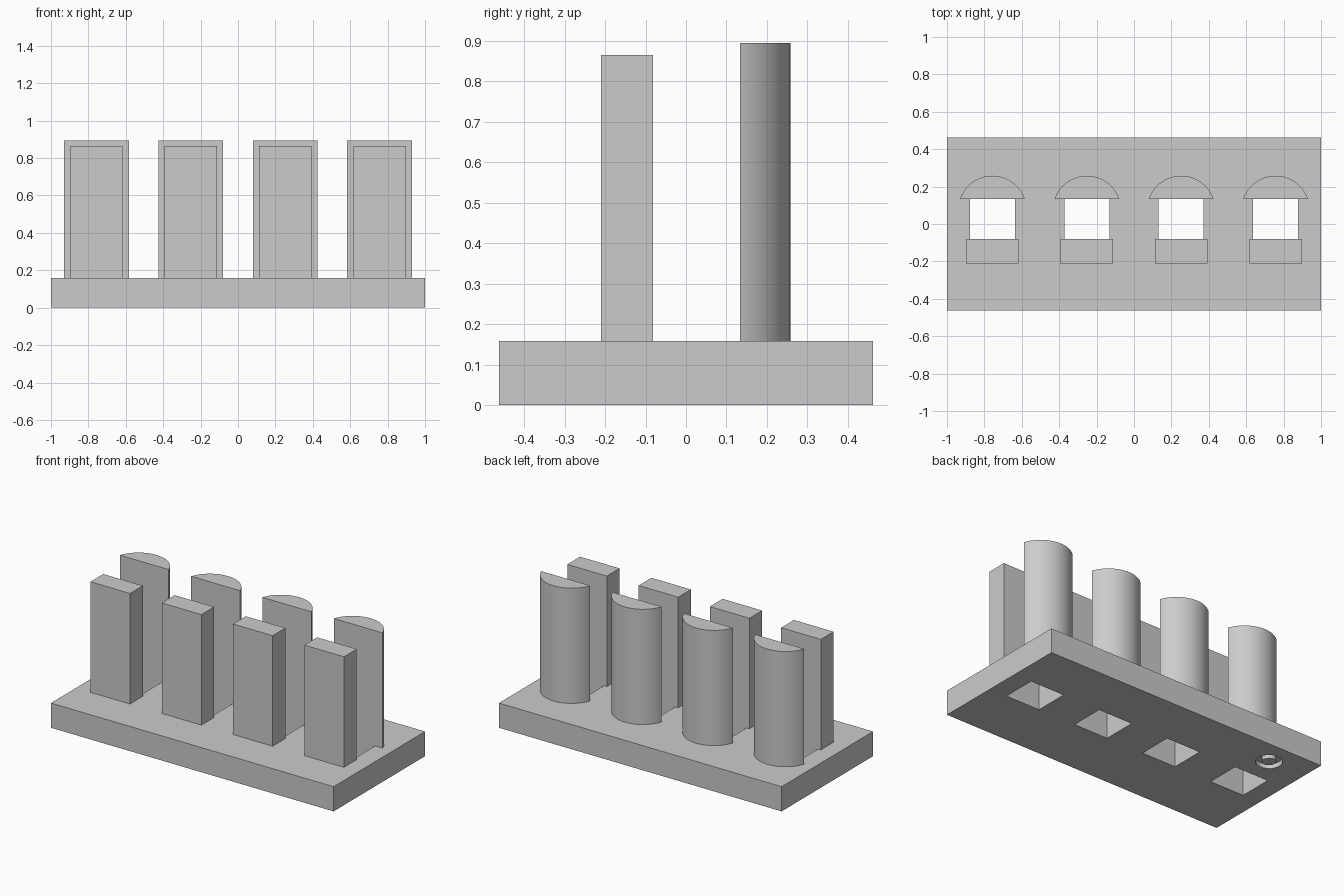
import bpy, bmesh, math

if "Cube" in bpy.data.objects:
    bpy.data.objects.remove(bpy.data.objects["Cube"])

# Single flat colour
grey = bpy.data.materials.new("light grey")
grey.use_nodes = True
grey.diffuse_color = (0.6, 0.6, 0.6, 1)
grey.node_tree.nodes["Principled BSDF"].inputs["Base Color"].default_value = (0.6, 0.6, 0.6, 1)

BASE_TOP, BACK_Y, POST_Y = 0.158, 0.134, -0.081
CENTRES = [-0.757, -0.252, 0.252, 0.757]


def finish(name, bm):
    bmesh.ops.recalc_face_normals(bm, faces=bm.faces)
    mesh = bpy.data.meshes.new(name)
    bm.to_mesh(mesh)
    bm.free()
    mesh.materials.append(grey)
    obj = bpy.data.objects.new(name, mesh)
    bpy.context.collection.objects.link(obj)
    return obj


def prism(name, outline, z0, z1):
    """Extrude a plan outline from z0 up to z1."""
    bm = bmesh.new()
    face = bm.faces.new([bm.verts.new((x, y, z0)) for x, y in outline])
    top = bmesh.ops.extrude_face_region(bm, geom=[face])["geom"]
    bmesh.ops.translate(bm, vec=(0, 0, z1 - z0),
                        verts=[v for v in top if isinstance(v, bmesh.types.BMVert)])
    return finish(name, bm)


def rect(x0, x1, y0, y1):
    return [(x0, y0), (x1, y0), (x1, y1), (x0, y1)]


def cut(target, cutter):
    """Subtract the cutter and discard it."""
    mod = target.modifiers.new("cut", 'BOOLEAN')
    mod.operation, mod.solver, mod.object = 'DIFFERENCE', 'EXACT', cutter
    cutter.hide_render = True
    bpy.ops.object.select_all(action='DESELECT')
    target.select_set(True)
    bpy.context.view_layer.objects.active = target
    bpy.ops.object.modifier_apply(modifier=mod.name)
    bpy.data.objects.remove(cutter)


# Base plate
base = prism("base_plate", rect(-1, 1, -0.462, 0.462), 0, BASE_TOP)

# Rounded back of a column: circular segment from chord width and depth
half, depth = 0.173, 0.124
radius = (half ** 2 + depth ** 2) / (2 * depth)
arc_y = BACK_Y + depth - radius
start = math.asin((BACK_Y - arc_y) / radius)
STEPS = 40
segment = [(radius * math.cos(a), arc_y + radius * math.sin(a))
           for a in (start + (math.pi - 2 * start) * i / STEPS for i in range(STEPS + 1))]

for n, cx in enumerate(CENTRES, 1):
    # Square opening through the base
    cut(base, prism("opening_cutter", rect(cx - 0.12, cx + 0.12, POST_Y, BACK_Y + 0.002), -0.1, 0.3))
    # Rectangular post in front of the opening
    prism(f"front_post_{n}", rect(cx - 0.14, cx + 0.14, -0.21, POST_Y), BASE_TOP, 0.865)
    # Round-backed column behind it
    column = prism(f"back_column_{n}", [(cx + x, y) for x, y in segment], BASE_TOP, 0.895)
    bpy.ops.object.select_all(action='DESELECT')
    column.select_set(True)
    bpy.context.view_layer.objects.active = column
    bpy.ops.object.shade_smooth_by_angle(angle=math.radians(30))

# Round groove in the underside
bm = bmesh.new()
corners = [bm.verts.new((-0.745 + r, 0.306, z))
           for r, z in ((0.04, -0.05), (0.077, -0.05), (0.077, 0.03), (0.04, 0.03))]
loop = [bm.edges.new((corners[i], corners[i - 1])) for i in range(4)]
bmesh.ops.spin(bm, geom=corners + loop, cent=(-0.745, 0.306, 0), axis=(0, 0, 1),
               angle=2 * math.pi, steps=32, use_merge=True)
bmesh.ops.remove_doubles(bm, verts=bm.verts, dist=0.0001)
cut(base, finish("groove_cutter", bm))
